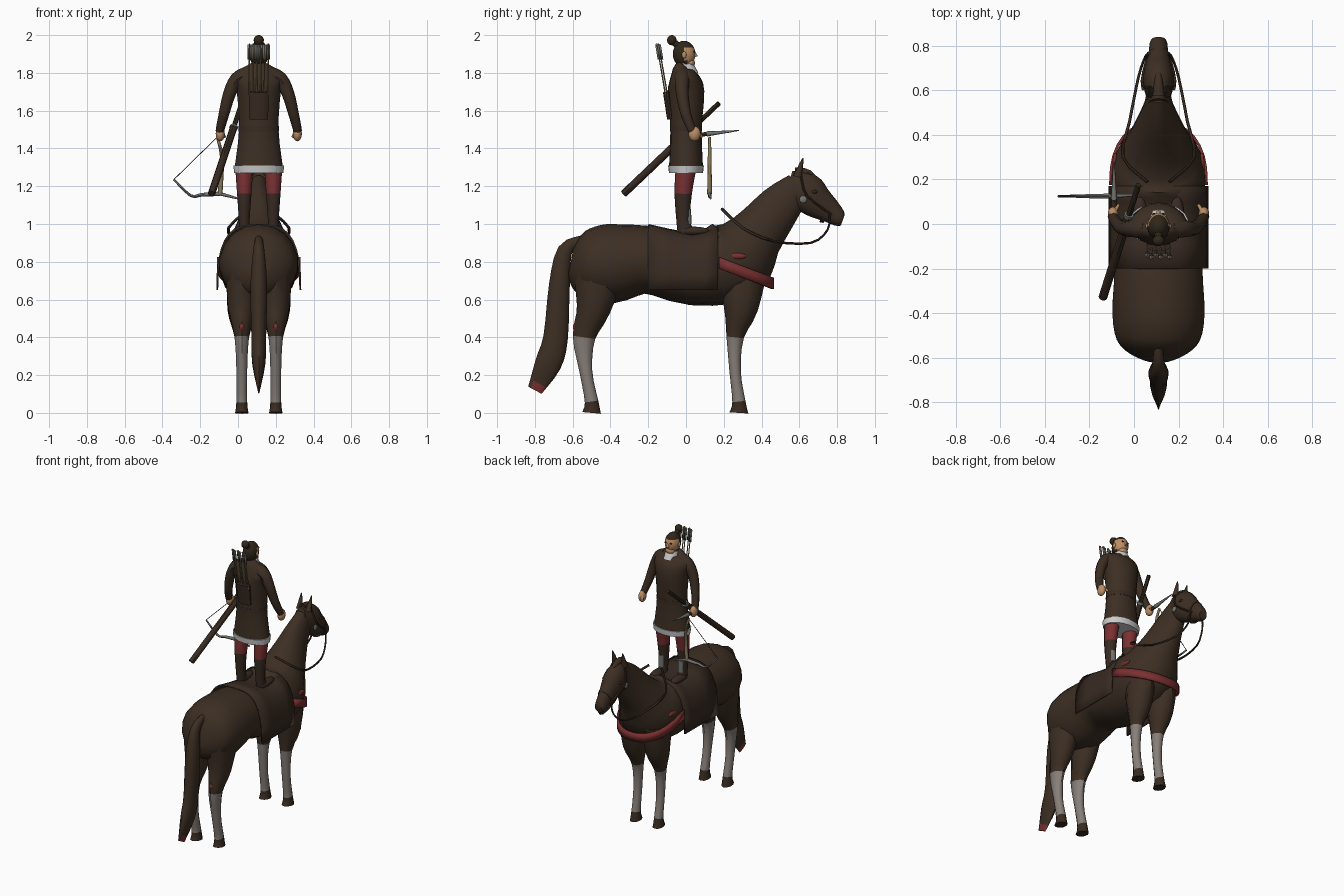
import bpy, bmesh, math
from mathutils import Vector

if "Cube" in bpy.data.objects:
    bpy.data.objects.remove(bpy.data.objects["Cube"])

CENTRE = .11  # shared centre line of horse and rider
AXIS_X, AXIS_Y = Vector.Fill(3, 0), Vector.Fill(3, 0)
AXIS_X.x = AXIS_Y.y = 1
SIDES = {"left": 1, "right": -1}
parts = []


def material(name, red, green, blue):
    mat = bpy.data.materials.new(name)
    mat.use_nodes = True
    mat.diffuse_color = (red, green, blue, 1)
    shader = mat.node_tree.nodes["Principled BSDF"]
    shader.inputs["Base Color"].default_value = mat.diffuse_color
    shader.inputs["Roughness"].default_value = .9
    return mat


COAT = material("brown coat", .046, .028, .017)
HOOF = material("dark hoof", .04, .024, .015)
SOCK = material("grey sock", .24, .21, .19)
RED = material("red cloth", .2, .03, .03)
FUR = material("white fur", .6, .6, .6)
SKIN = material("skin", .5, .27, .13)
HAIR = material("dark hair", .03, .02, .01)
LEATHER = material("dark leather", .04, .024, .016)
STEEL = material("steel", .17, .17, .16)
BONE = material("bone", .25, .19, .1)


def finish(name, bm, materials, rule=None):
    """Turn the bmesh into an object, colouring faces by a rule on their centre."""
    bmesh.ops.recalc_face_normals(bm, faces=bm.faces)
    mesh = bpy.data.meshes.new(name)
    for mat in materials:
        mesh.materials.append(mat)
    if rule:
        for face in bm.faces:
            face.material_index = rule(face.calc_center_median())
    bm.to_mesh(mesh)
    bm.free()
    obj = bpy.data.objects.new(name, mesh)
    bpy.context.collection.objects.link(obj)
    parts.append(obj)
    return obj


def spline(rows, steps=3):
    """Smooth curve through rows of numbers."""
    rows = [Vector(row) for row in rows]
    padded = [rows[0], *rows, rows[-1]]
    result = []
    for before, start, end, after in zip(padded, rows, rows[1:], padded[3:]):
        for step in range(steps):
            t = step / steps
            bend = (end - before) * (1 - t) + (start - after) * t
            result.append(start.lerp(end, t * t * (3 - 2 * t)) + bend * (t * (1 - t) / 2))
    return result + [rows[-1]]


def skin_rings(name, rows, materials, rule=None, count=12, across=AXIS_X):
    """Ellipses square to a path; each row is x, y, z, depth, width."""
    bm = bmesh.new()
    centres = [Vector(row[:3]) for row in rows]
    rings = []
    for i, (row, centre) in enumerate(zip(rows, centres)):
        ahead = centres[min(i + 1, len(rows) - 1)] - centres[max(i - 1, 0)]
        side = (across - across.project(ahead)).normalized()
        up = ahead.cross(side).normalized()
        angles = [math.tau * k / count for k in range(count)]
        rings.append([bm.verts.new(centre + up * math.cos(a) * row[-2] + side * math.sin(a) * row[-1])
                      for a in angles])
    for ring, following in zip(rings, rings[1:]):
        for k in range(count):
            bm.faces.new((ring[k - 1], ring[k], following[k], following[k - 1]))
    bm.faces.new(rings[0])
    bm.faces.new(rings[-1])
    return finish(name, bm, materials, rule)


def loft(name, sections, *materials, x=0, rule=None, count=14):
    """Body part in one upright plane; each section is y, z, depth, width."""
    return skin_rings(name, spline([(CENTRE + x, *s) for s in sections]), materials, rule, count)


def tube(name, points, thick, thin, *materials, side=1, rule=None, across=AXIS_X):
    """Tapering round rod; x is measured from the centre line."""
    path = spline([(CENTRE + side * x, y, z) for x, y, z in points])
    rows = []
    for i, point in enumerate(path):
        radius = thick + (thin - thick) * i / (len(path) - 1)
        rows.append((*point, radius, radius))
    return skin_rings(name, rows, materials, rule, 8, across)


def ball(name, location, scale, *materials, rule=None):
    bm = bmesh.new()
    bmesh.ops.create_uvsphere(bm, u_segments=16, v_segments=12, radius=1)
    bmesh.ops.scale(bm, vec=scale, verts=bm.verts)
    bmesh.ops.translate(bm, vec=Vector(location) + AXIS_X * CENTRE, verts=bm.verts)
    return finish(name, bm, materials, rule)


def sheet(name, rows, mat, thickness):
    bm = bmesh.new()
    grid = [[bm.verts.new((CENTRE + x, y, z)) for x, y, z in row] for row in rows]
    for row, following in zip(grid, grid[1:]):
        for i in range(len(row) - 1):
            bm.faces.new((row[i], row[i + 1], following[i + 1], following[i]))
    solid = finish(name, bm, [mat]).modifiers.new("thickness", "SOLIDIFY")
    solid.thickness = thickness
    solid.offset = 0


def arch(width, power, steps=16):
    """Half round, squarer for a low power: sideways position and rise up to one."""
    for i in range(steps + 1):
        angle = math.pi * i / steps
        cosine, sine = math.cos(angle), max(math.sin(angle), 0)
        yield math.copysign(width * abs(cosine) ** power, cosine), sine ** .8


# Horse trunk, neck, head and tail
loft("horse_body", [
    (-.61, .8, .07, .06), (-.58, .795, .14, .13), (-.52, .79, .185, .19), (-.4, .79, .21, .21),
    (-.2, .81, .18, .2), (.03, .755, .185, .2), (.25, .81, .22, .21), (.37, .94, .15, .14),
    (.5, 1.1, .115, .075), (.6, 1.2, .08, .05)], COAT, count=18)
loft("horse_head", [
    (.54, 1.2, .085, .045), (.63, 1.17, .105, .07), (.69, 1.12, .09, .065),
    (.76, 1.07, .065, .046), (.81, 1.03, .045, .04), (.83, 1.02, .03, .03)], COAT)
loft("tail", [
    (-.55, .92, .02, .02), (-.64, .86, .04, .03), (-.67, .68, .055, .045),
    (-.69, .4, .065, .04), (-.73, .26, .07, .035), (-.8, .12, .04, .005)],
    COAT, RED, rule=lambda centre: centre.z < .15)


def leg_colour(centre):
    return (centre.z < .4) + (centre.z < .06)


hind_leg = [(-.46, .75, .14, .09), (-.49, .55, .09, .075), (-.54, .4, .06, .04),
            (-.53, .22, .034, .03), (-.5, .06, .036, .03), (-.5, 0, .05, .037)]
fore_leg = [(.3, .75, .13, .08), (.29, .55, .09, .08), (.26, .4, .046, .04),
            (.26, .22, .03, .03), (.28, .06, .035, .03), (.28, 0, .05, .037)]
for tag, side in SIDES.items():
    for name, sections in (("_hind_leg", hind_leg), ("_fore_leg", fore_leg)):
        loft(tag + name, sections, COAT, SOCK, HOOF, x=side * .09, rule=leg_colour, count=10)
    # Red ties, ears, eyes, bridle and reins
    ball(tag + "_hock_tie", (side * .09, -.585, .455), (.012, .014, .02), RED)
    ball(tag + "_shoulder_tassel", (side * .195, .27, .83), (.012, .05, .016), RED)
    tube(tag + "_horse_ear", [(.035, .59, 1.25), (.04, .62, 1.35)], .024, .003, COAT, side=side)
    ball(tag + "_horse_eye", (side * .065, .68, 1.17), (.01, .014, .01), HAIR)
    ball(tag + "_bridle_ring", (side * .07, .62, 1.13), (.008, .02, .02), STEEL)
    tube(tag + "_cheek_strap", [(.05, .61, 1.25), (.075, .64, 1.15), (.045, .77, 1.05)],
         .006, .006, LEATHER, side=side)
    tube(tag + "_rein", [(.05, .19, 1.08), (.16, .3, .98), (.13, .46, .91), (.09, .66, .9),
                         (.06, .75, .97), (.05, .76, 1.06)], .008, .005, LEATHER, side=side)
tube("forelock", [(0, .58, 1.27), (0, .65, 1.27), (0, .72, 1.2)], .03, .004, COAT)
loft("noseband", [(.74, 1.08, .078, .055), (.76, 1.07, .072, .052)], LEATHER)

# Draped saddle cloth, dipping under the rider, and chest band
sheet("saddle_cloth", [[(x, y, .65 + height * rise) for x, rise in arch(.22, .6)] for y, height in
                       ((-.2, .345), (-.09, .32), (.03, .297), (.1, .31), (.17, .335))], LEATHER, .01)
sheet("breast_collar", [[(x, .175 + .285 * rise, middle - .11 * rise) for x, rise in arch(.216, .9)]
                        for middle in (.765, .825)], RED, .012)

# Rider tunic with fur trim and belt
loft("tunic", [(0, 1.3, .09, .13), (0, 1.5, .083, .106), (0, 1.7, .097, .118),
               (-.01, 1.77, .08, .132), (-.02, 1.82, .05, .09), (-.01, 1.84, .03, .05)], COAT, count=18)
loft("fur_hem", [(0, 1.27, .09, .132), (0, 1.31, .095, .137)], FUR, count=18)
loft("belt", [(0, 1.49, .085, .109), (0, 1.52, .085, .108)], LEATHER, count=18)
loft("fur_collar", [(.005, 1.79, .062, .05), (-.005, 1.845, .042, .042)], FUR)

# Arms and legs of the rider
for tag, side in SIDES.items():
    tube(tag + "_arm", [(.06, -.02, 1.79), (.115, -.02, 1.765), (.155, -.02, 1.69), (.185, 0, 1.58),
                        (.207, .035, 1.49)], .045, .022, COAT, LEATHER, side=side,
         rule=lambda centre: centre.z < 1.58)
    ball(tag + "_hand", (side * .204, .045, 1.478), (.024, .032, .04), SKIN)
    tube(tag + "_thumb", [(.195, .06, 1.49), (.18, .085, 1.46)], .01, .007, SKIN, side=side)
    loft(tag + "_leg", [(0, 1.3, .055, .05), (-.015, 1.16, .046, .04), (-.015, 1.02, .036, .03),
                        (0, .95, .045, .03)], RED, LEATHER, x=side * .077, count=10,
         rule=lambda centre: centre.z < 1.16)
    loft(tag + "_shin_guard", [(.012, 1.08, .015, .02), (.014, 1, .015, .02)], STEEL, x=side * .077)
    ball(tag + "_foot", (side * .083, .04, .962), (.032, .085, .024), LEATHER)

# Head, with skin on the face and throat
tube("neck", [(0, -.02, 1.8), (0, -.01, 1.87)], .04, .036, SKIN)
ball("rider_head", (0, -.01, 1.9), (.051, .06, .07), HAIR, SKIN,
     rule=lambda centre: centre.y > 0 and centre.z < 1.94)
ball("jaw", (0, .02, 1.853), (.034, .028, .025), SKIN)
tube("nose", [(0, .04, 1.92), (0, .053, 1.885)], .005, .01, SKIN)
tube("topknot_tie", [(0, -.04, 1.94), (0, -.07, 1.97)], .02, .015, HAIR)
ball("topknot", (0, -.075, 1.973), (.027, .025, .027), HAIR)
for tag, side in SIDES.items():
    ball(tag + "_ear", (side * .05, -.01, 1.895), (.008, .012, .018), SKIN)
    ball(tag + "_eye", (side * .02, .044, 1.912), (.009, .005, .005), HAIR)

# Quiver with feathered arrows on the back
loft("quiver", [(-.08, 1.555, .02, .05), (-.1, 1.7, .022, .055)], LEATHER)
for i in range(6):
    x, back = .02 * (i - 2.5), -.01 * (i % 2)
    tube("arrow_shaft", [(x, back - .098, 1.68), (x, back - .145, 1.955)], .004, .003, BONE)
    for spread in (AXIS_X, AXIS_Y):
        shift = spread * .01
        sheet("arrow_feather", [[(x + s * shift.x, back + y + s * shift.y, z) for s in SIDES.values()]
                                for y, z in ((-.13, 1.87), (-.143, 1.95))], STEEL, .002)

# Sheathed sword at the hip
tip, pommel = Vector((-.25, -.33, 1.16)), Vector((-.09, .175, 1.64))
for name, start, end, radius, mat in (("scabbard", 0, .72, .02, LEATHER),
                                      ("sword_guard", .72, .74, .023, STEEL),
                                      ("sword_grip", .74, 1, .013, HAIR)):
    tube(name, [tip.lerp(pommel, start), tip.lerp(pommel, end)], radius, radius, mat)

# Strung bow and knife in the right hand
far_end, corner, near_end = (-.45, .125, 1.235), (-.205, .125, 1.16), (-.22, .125, 1.46)
tube("bow_outer_limb", [far_end, (-.36, .125, 1.15), (-.3, .125, 1.155), corner],
     .005, .012, STEEL, across=AXIS_Y)
tube("bow_inner_limb", [corner, (-.195, .125, 1.35), near_end], .013, .007, BONE, across=AXIS_Y)
tube("bow_tip", [corner, (-.11, .13, 1.135)], .01, .005, STEEL, across=AXIS_Y)
tube("bowstring", [far_end, near_end], .002, .002, HAIR, across=AXIS_Y)
tube("knife_grip", [(-.2, .03, 1.465), (-.2, .11, 1.477)], .011, .011, LEATHER)
tube("knife_blade", [(-.2, .11, 1.477), (-.2, .28, 1.495)], .014, .002, STEEL)

# Smooth shading with sharp edges kept
bpy.ops.object.select_all(action="DESELECT")
for part in parts:
    part.select_set(True)
bpy.context.view_layer.objects.active = parts[0]
bpy.ops.object.shade_smooth_by_angle(angle=math.radians(45))
